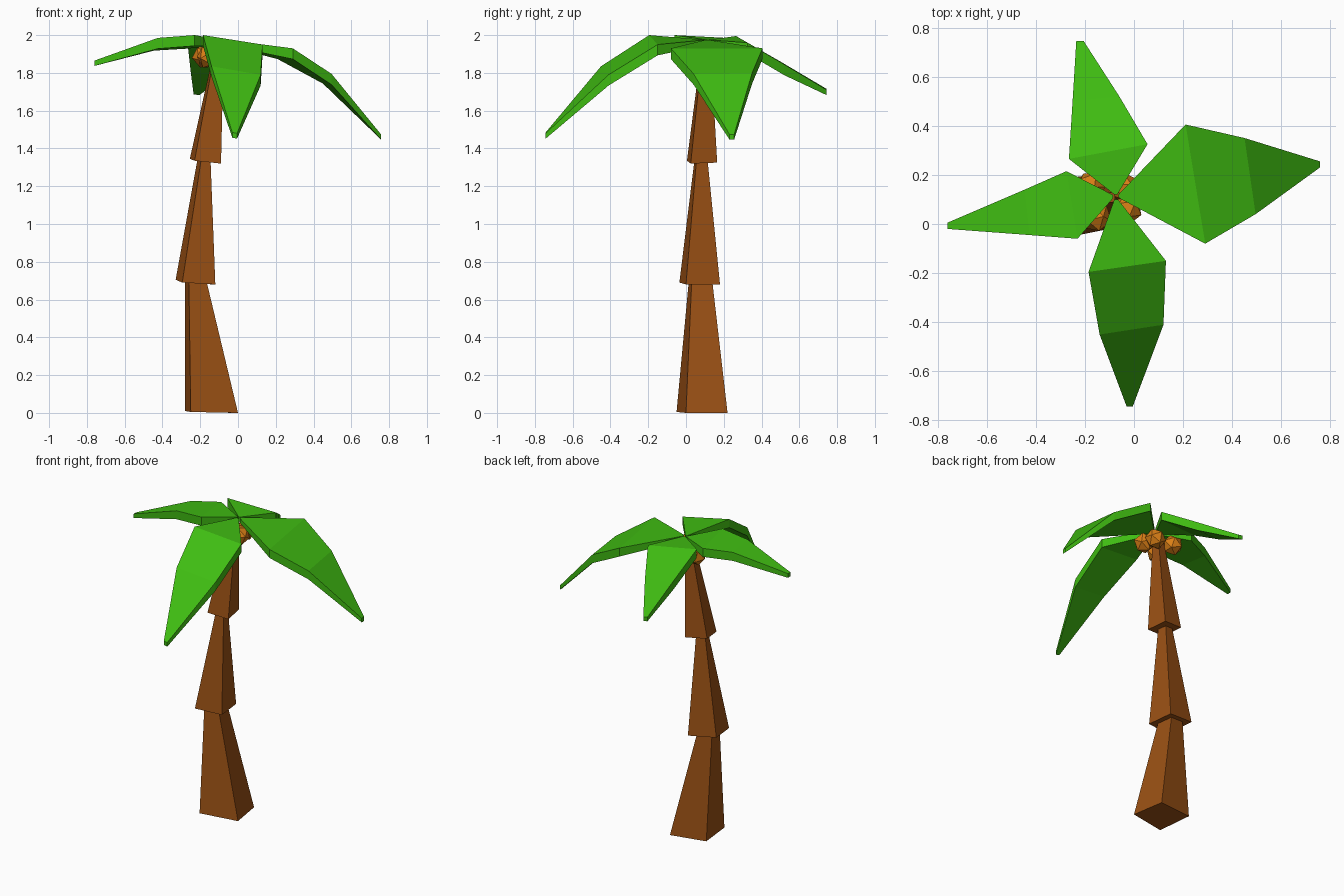
import bpy, bmesh
from mathutils import Vector


def material(name, rgb):
    m = bpy.data.materials.new(name)
    m.diffuse_color = (*rgb, 1)
    return m


BARK = material("bark", (0.32, 0.08, 0.007))
LEAF = material("leaf", (0.05, 0.5, 0.006))
NUT = material("nut", (0.7, 0.21, 0.008))


def loft(name, rings, mat):
    """Join a row of four-cornered rings into a closed solid."""
    bm = bmesh.new()
    loops = [[bm.verts.new(p) for p in ring] for ring in rings]
    for a, b in zip(loops, loops[1:]):
        for i in range(4):
            j = (i + 1) % 4
            bm.faces.new((a[i], a[j], b[j], b[i]))
    bm.faces.new(loops[0][::-1])
    bm.faces.new(loops[-1])
    bmesh.ops.recalc_face_normals(bm, faces=bm.faces)
    me = bpy.data.meshes.new(name)
    bm.to_mesh(me)
    bm.free()
    me.materials.append(mat)
    ob = bpy.data.objects.new(name, me)
    bpy.context.collection.objects.link(ob)
    return ob


# Trunk: three tapered blocks, corners front-left, front-right, back-right, back-left
trunk = {
    "trunk_lower": (
        [(-.25, -.05, .005), (0, 0, 0), (-.035, .22, 0), (-.28, .185, .01)],
        [(-.26, .015, .70), (-.165, .03, .69), (-.18, .14, .69), (-.28, .125, .70)]),
    "trunk_middle": (
        [(-.295, -.035, .69), (-.12, 0, .68), (-.14, .18, .68), (-.33, .15, .705)],
        [(-.195, .045, 1.34), (-.145, .055, 1.33), (-.155, .115, 1.33), (-.215, .105, 1.34)]),
    "trunk_upper": (
        [(-.23, .005, 1.335), (-.09, .025, 1.32), (-.11, .165, 1.325), (-.255, .14, 1.345)],
        [(-.115, .085, 1.95), (-.075, .09, 1.95), (-.08, .13, 1.95), (-.12, .125, 1.95)]),
}
for name, rings in trunk.items():
    loft(name, rings, BARK)

# Fronds: pairs of top edge points from the crown outward, thickened downward
fronds = {
    "frond_right": [((-.065, .118, 1.975), (-.06, .105, 1.975)),
                    ((.21, .405, 1.93), (.29, -.08, 1.93)),
                    ((.45, .35, 1.80), (.495, .04, 1.795)),
                    ((.757, .255, 1.475), (.757, .23, 1.475))],
    "frond_front": [((-.08, .10, 1.975), (-.065, .10, 1.975)),
                    ((-.185, -.195, 2.0), (.13, -.15, 1.95)),
                    ((-.14, -.45, 1.835), (.12, -.41, 1.79)),
                    ((-.03, -.743, 1.485), (-.005, -.743, 1.48))],
    "frond_left": [((-.085, .118, 1.975), (-.085, .105, 1.975)),
                   ((-.275, .215, 1.985), (-.23, -.06, 2.0)),
                   ((-.445, .14, 1.975), (-.425, -.045, 1.985)),
                   ((-.76, .005, 1.865), (-.76, -.02, 1.865))],
    "frond_back": [((-.08, .12, 1.975), (-.068, .12, 1.975)),
                   ((-.265, .265, 1.995), (.055, .325, 1.96)),
                   ((-.25, .50, 1.86), (-.06, .52, 1.845)),
                   ((-.235, .745, 1.715), (-.205, .745, 1.71))],
}
for name, pairs in fronds.items():
    rings = []
    for (a, b), t in zip(pairs, (.03, .057, .057, .028)):
        a, b, down = Vector(a), Vector(b), Vector((0, 0, -t))
        rings.append([a, b, b + down, a + down])
    loft(name, rings, LEAF)

# Coconuts clustered below the crown
for i, p in enumerate([(-.18, .15, 1.89), (-.155, .03, 1.885),
                       (-.03, .06, 1.89), (-.045, .15, 1.885)]):
    bpy.ops.mesh.primitive_ico_sphere_add(subdivisions=1, radius=.065, location=p,
                                          rotation=(.4 * i, .3, i))
    ob = bpy.context.object
    ob.name = f"coconut_{i + 1}"
    ob.data.materials.append(NUT)
